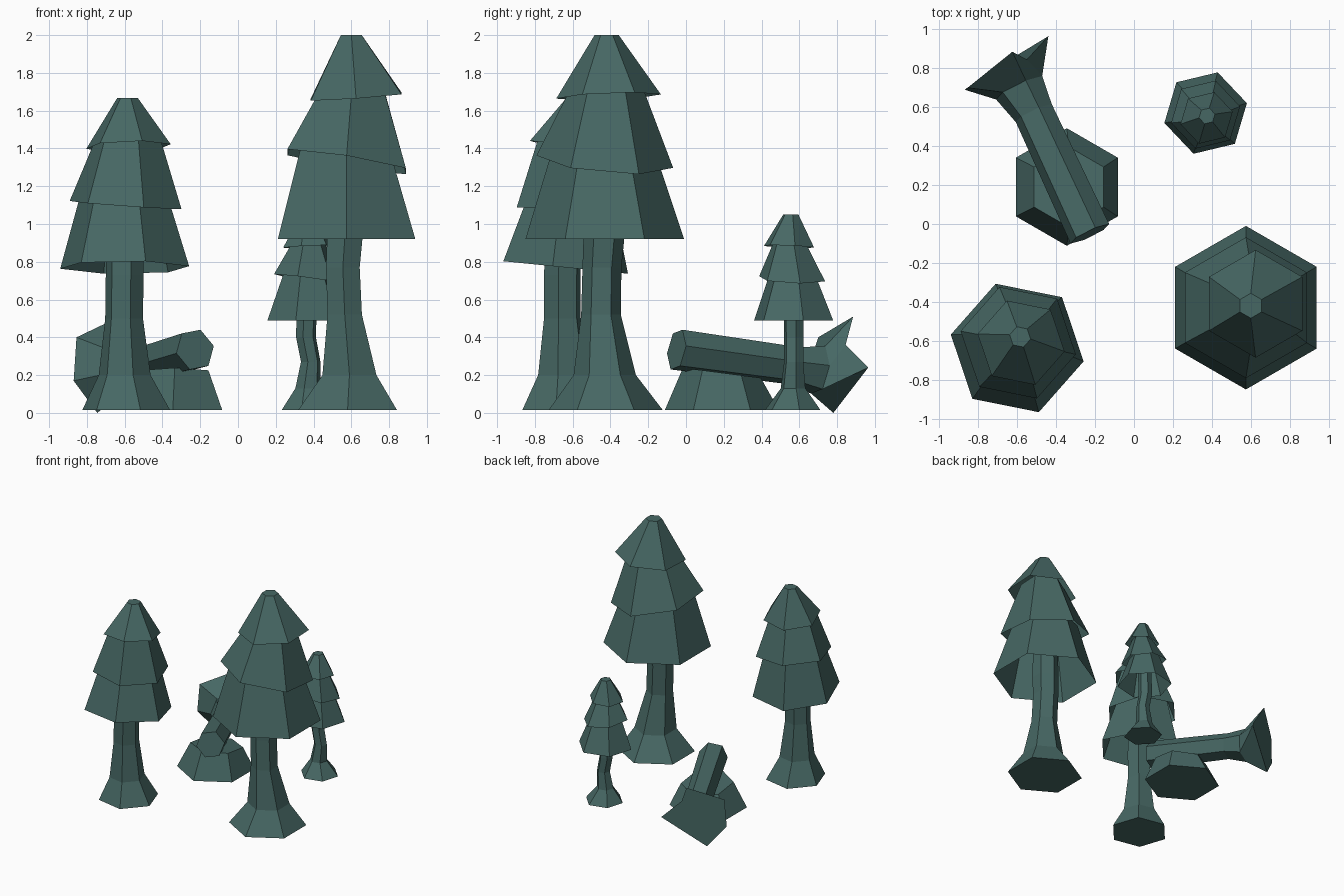
import bpy, bmesh, math
from mathutils import Vector

cube = bpy.data.objects.get("Cube")
if cube:
    bpy.data.objects.remove(cube, do_unlink=True)

teal = bpy.data.materials.new("dark_teal")
teal.use_nodes = True
color = (0.062, 0.137, 0.127, 1)
teal.diffuse_color = color
bsdf = next(n for n in teal.node_tree.nodes if n.type == 'BSDF_PRINCIPLED')
bsdf.inputs["Base Color"].default_value = color
bsdf.inputs["Roughness"].default_value = 0.9


def ring(x, y, z, r, phase, u=(1, 0, 0), v=(0, 1, 0)):
    """Six points round a centre, in the plane of u and v."""
    u, v, c = Vector(u), Vector(v), Vector((x, y, z))
    angles = [math.radians(phase + 60 * k) for k in range(6)]
    return [c + r * (math.cos(a) * u + math.sin(a) * v) for a in angles]


def loft(name, rings, closed_bottom=True):
    """Skin a stack of six-sided rings and cap the ends."""
    bm = bmesh.new()
    loops = [[bm.verts.new(p) for p in pts] for pts in rings]
    for low, high in zip(loops, loops[1:]):
        for k in range(6):
            n = (k + 1) % 6
            bm.faces.new((low[k], low[n], high[n], high[k]))
    if closed_bottom:
        bm.faces.new(loops[0][::-1])
    bm.faces.new(loops[-1])
    bmesh.ops.recalc_face_normals(bm, faces=bm.faces)
    mesh = bpy.data.meshes.new(name)
    bm.to_mesh(mesh)
    bm.free()
    mesh.materials.append(teal)
    obj = bpy.data.objects.new(name, mesh)
    bpy.context.collection.objects.link(obj)


def tree(name, phase, trunk, skirts):
    """Sections are x, y, z, radius and optional slopes along x and y."""
    def section(x, y, z, r, sx=0, sy=0):
        return ring(x, y, z, r, phase, (1, 0, sx), (0, 1, sy))
    loft(name + "_trunk", [section(*s) for s in trunk])
    # Hollow branch skirts, open below
    for level, skirt in zip(("lower", "middle", "upper"), skirts):
        loft(f"{name}_{level}_branches", [section(*s) for s in skirt], False)


tree("tall_tree", 30, [
    (.58, -.425, .015, .302), (.59, -.43, .2, .165), (.565, -.45, .52, .105),
    (.555, -.445, .77, .103), (.565, -.435, .92, .108),
    (.57, -.43, 1.2, .1)], [
    [(.575, -.43, .92, .42), (.575, -.43, 1.41, .265, -.16, -.09)],
    [(.575, -.43, 1.33, .362, -.16, -.09), (.605, -.42, 1.75, .178, .07, .04)],
    [(.625, -.41, 1.675, .277, .07, .04), (.6, -.42, 2.0, .064)]])

tree("middle_tree", 48.6, [
    (-.592, -.642, .015, .237), (-.6, -.65, .2, .14), (-.603, -.655, .5, .102),
    (-.6, -.655, .73, .102), (-.6, -.645, 1.0, .1)], [
    [(-.6, -.637, .77, .348, 0, -.1), (-.6, -.615, 1.16, .233, -.07, .02)],
    [(-.595, -.61, 1.1, .302, -.07, .02), (-.585, -.61, 1.46, .172, .03, -.13)],
    [(-.58, -.61, 1.41, .228, .03, -.13), (-.585, -.58, 1.668, .055)]])

tree("small_tree", 13.5, [
    (.38, .565, .015, .153), (.37, .567, .13, .068), (.385, .57, .27, .053),
    (.36, .57, .4, .054), (.365, .57, .62, .055)], [
    [(.368, .57, .49, .218), (.368, .565, .75, .12, -.13, -.04)],
    [(.368, .562, .71, .182, -.13, -.04), (.373, .548, .915, .082, .05, -.04)],
    [(.373, .545, .88, .138, .05, -.04), (.375, .555, 1.05, .042)]])

# Rock under the log, its top leaning back
loft("rock", [ring(-.345, .19, .015, .302, 30),
              ring(-.335, .19, .212, .206, 30, (1, 0, 0), (0, 1, -.13))])

# Fallen log with a jagged, flared root end
side, up = (.9, .43, 0), (-.06, .14, .99)
root_end = [(-.55, .845, .36), (-.625, .885, .51), (-.855, .7, .4),
            (-.87, .69, .17), (-.745, .78, 0), (-.44, .965, .24)]
loft("fallen_log", [
    ring(-.227, -.05, .335, .113, 10, side, up),
    ring(-.515, .57, .25, .105, 10, side, up),
    ring(-.59, .7, .228, .135, 10, side, up),
    root_end])
